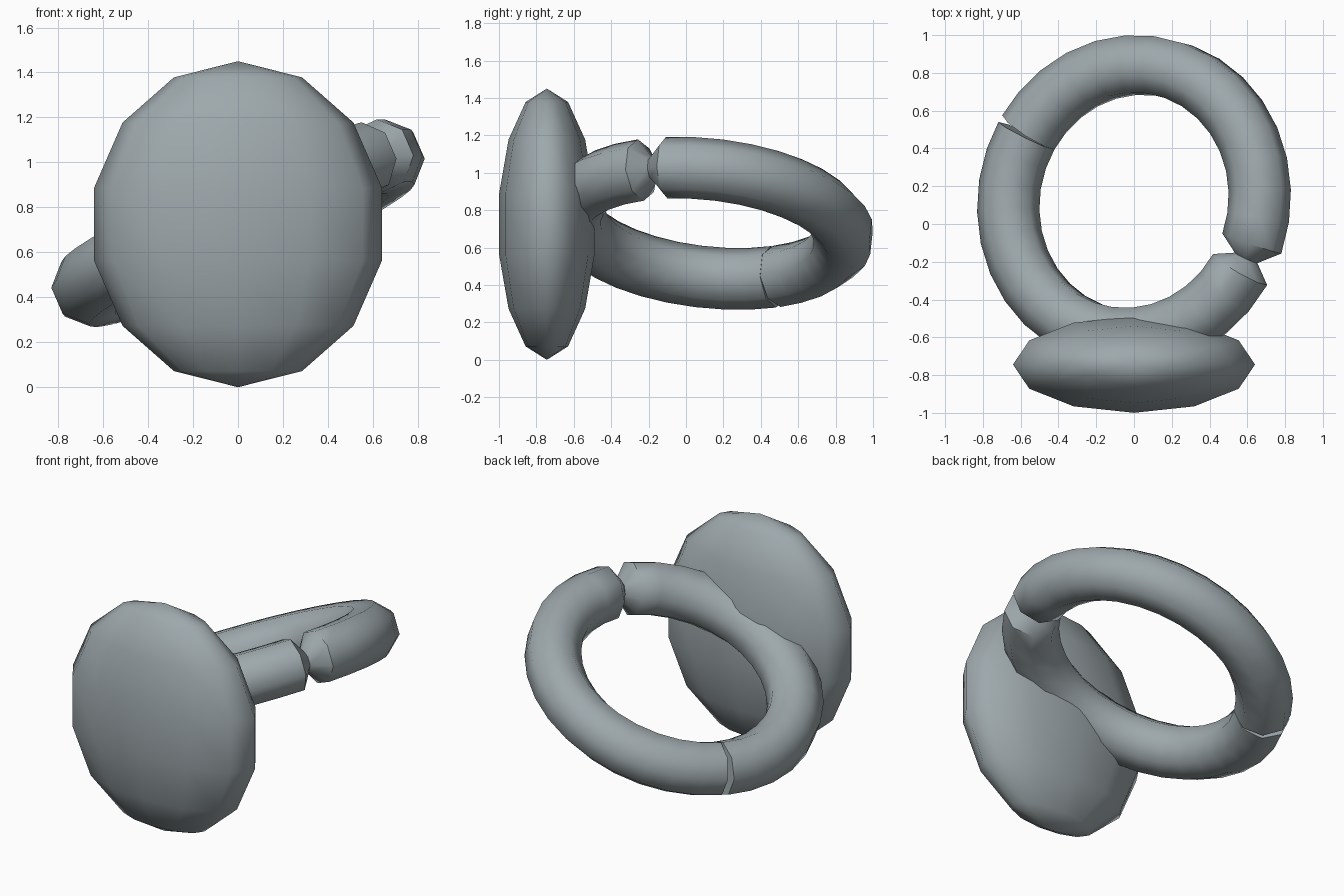
import bpy, bmesh, math
from mathutils import Vector

if "Cube" in bpy.data.objects:
    bpy.data.objects.remove(bpy.data.objects["Cube"])

steel = bpy.data.materials.new("blue grey steel")
steel.diffuse_color = (0.34, 0.39, 0.41, 1)
steel.use_nodes = True
steel.node_tree.nodes["Principled BSDF"].inputs["Base Color"].default_value = steel.diffuse_color


def add_object(name, bm, angle):
    bmesh.ops.recalc_face_normals(bm, faces=bm.faces[:])
    mesh = bpy.data.meshes.new(name)
    bm.to_mesh(mesh)
    bm.free()
    mesh.materials.append(steel)
    ob = bpy.data.objects.new(name, mesh)
    bpy.context.collection.objects.link(ob)
    bpy.ops.object.select_all(action='DESELECT')
    ob.select_set(True)
    bpy.context.view_layer.objects.active = ob
    bpy.ops.object.shade_smooth_by_angle(angle=math.radians(angle))
    return ob


# Flattened oval disc
bm = bmesh.new()
bmesh.ops.create_uvsphere(bm, u_segments=12, v_segments=7, radius=1)
for v in bm.verts:
    v.co = Vector((v.co.x * 0.657, v.co.y * 0.262 - 0.744, v.co.z * 0.725 + 0.725))
add_object("oval_disc", bm, 180)

# Tilted frame of the ring
CENTER = Vector((0, 0.12, 0.73))
SIDE_TILT, BACK_TILT = 0.436, 0.11
N = Vector((-SIDE_TILT, BACK_TILT, 1)).normalized()
U = Vector((1, 0, SIDE_TILT)).normalized()
V = N.cross(U)
MAJOR, MINOR, SIDES = 0.726, 0.165, 8
GAP, CRACK = -24.5, 150.4


def loop(bm, degrees, scale=1.0, open_outside=0.0):
    """Octagonal cross-section; open_outside slants it away from the crack."""
    verts = []
    for k in range(SIDES):
        p = 2 * math.pi * (k + 0.5) / SIDES
        t = math.radians(degrees + open_outside * (1 + math.cos(p)) / 2)
        radial = U * math.cos(t) + V * math.sin(t)
        r = MINOR * scale
        verts.append(bm.verts.new(
            CENTER + radial * (MAJOR + r * math.cos(p)) + N * r * math.sin(p)))
    return verts


def half_ring(name, start, end, steps, crack_at_end):
    bm = bmesh.new()
    loops = []
    for i in range(steps + 1):
        d = start + (end - start) * i / steps
        at_crack = i == (steps if crack_at_end else 0)
        slant = (-1.4 if crack_at_end else 1.4) if at_crack else 0
        loops.append(loop(bm, d, 1, slant))
    # Pinched neck at the gap
    neck = loop(bm, GAP if crack_at_end else GAP + 360, 0.4)
    loops = [neck] + loops if crack_at_end else loops + [neck]
    for a, b in zip(loops, loops[1:]):
        for k in range(SIDES):
            j = (k + 1) % SIDES
            bm.faces.new((a[k], a[j], b[j], b[k]))
    bm.faces.new(loops[-1] if crack_at_end else loops[0])
    add_object(name, bm, 50)


half_ring("ring_back_half", -18, CRACK, 15, True)
half_ring("ring_front_half", CRACK, 330, 16, False)
